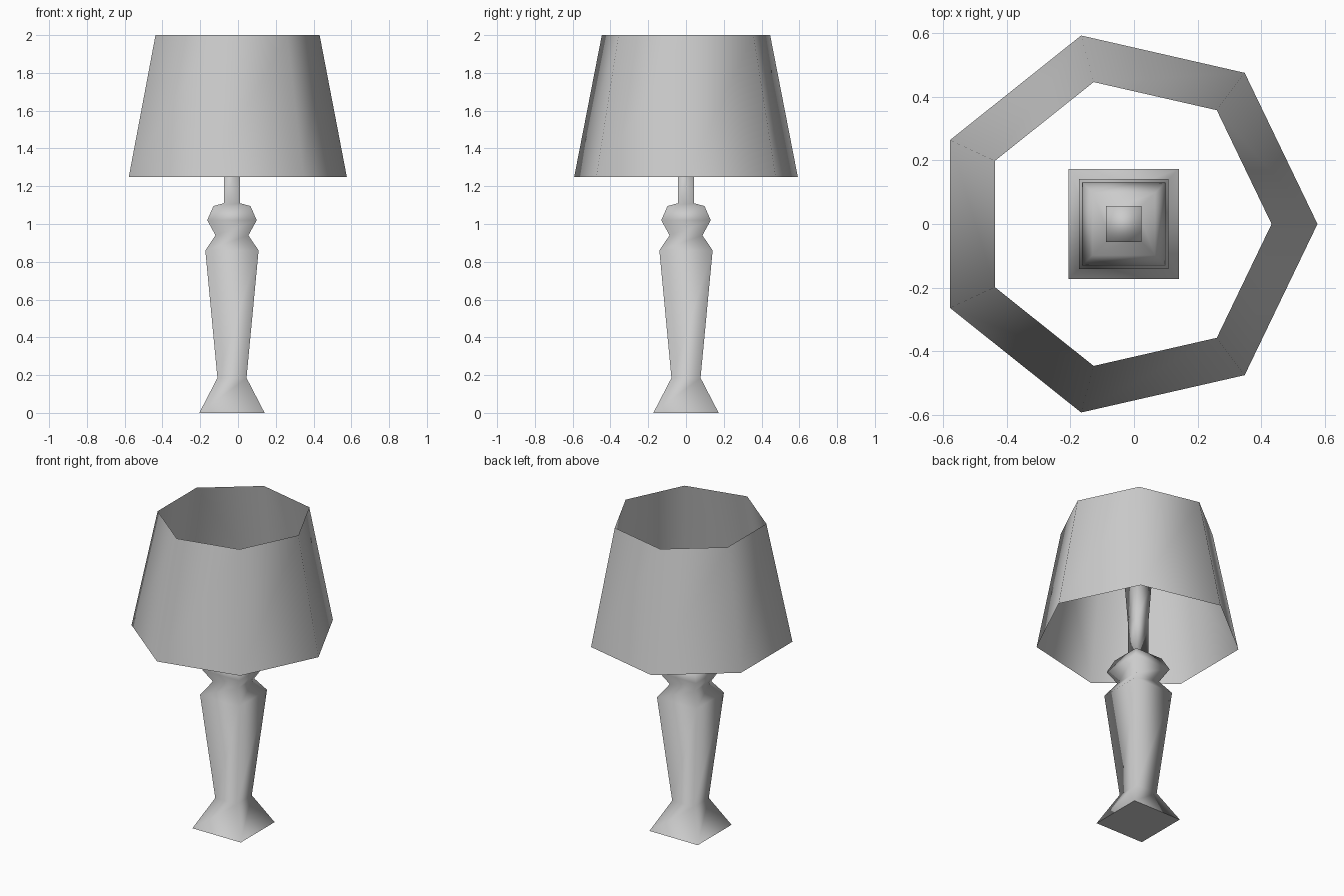
import bpy, bmesh, math

cube = bpy.data.objects.get("Cube")
if cube:
    bpy.data.objects.remove(cube)

grey = bpy.data.materials.new("light_grey")
grey.use_nodes = True
grey.diffuse_color = (0.6, 0.6, 0.6, 1)
grey.node_tree.nodes["Principled BSDF"].inputs["Base Color"].default_value = (0.6, 0.6, 0.6, 1)


def loft(name, sides, rings, turn=0.0, capped=False):
    """Stack polygon rings given as (height, radius, centre x) and skin them."""
    bm = bmesh.new()
    loops = []
    for z, r, cx in rings:
        angles = [turn + math.tau * i / sides for i in range(sides)]
        loops.append([bm.verts.new((cx + r * math.cos(a), r * math.sin(a), z)) for a in angles])
    for low, high in zip(loops, loops[1:]):
        for i in range(sides):
            j = (i + 1) % sides
            bm.faces.new((low[i], low[j], high[j], high[i])).smooth = True
    if capped:
        bottom = bm.faces.new(loops[0][::-1])
        bm.faces.new(loops[-1]).smooth = True
        for edge in bottom.edges:
            edge.smooth = False
    mesh = bpy.data.meshes.new(name)
    bm.to_mesh(mesh)
    bm.free()
    mesh.materials.append(grey)
    obj = bpy.data.objects.new(name, mesh)
    bpy.context.collection.objects.link(obj)
    return obj


# Square turned column: (height, half width)
profile = [(0, 0.173), (0.185, 0.077), (0.86, 0.141), (0.94, 0.087),
           (1.02, 0.131), (1.095, 0.098), (1.11, 0.043), (1.35, 0.043), (1.6, 0.056)]
loft("lamp_column", 4, [(z, h * math.sqrt(2), -0.032) for z, h in profile],
     turn=math.pi / 4, capped=True)

# Open seven-sided shade
loft("lamp_shade", 7, [(1.25, 0.607, -0.031), (2.0, 0.457, -0.025)])
